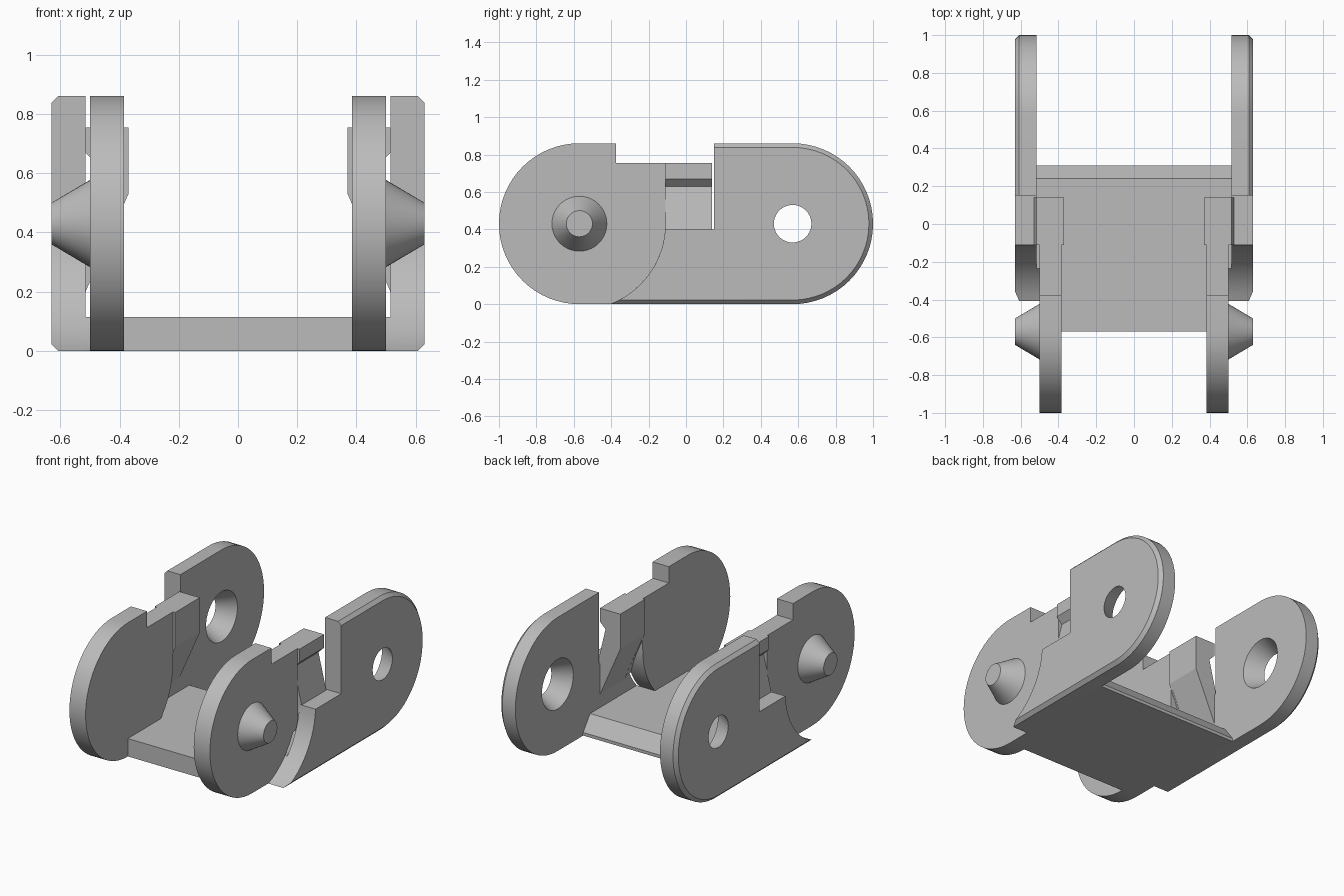
import bpy, bmesh, math
from mathutils import Matrix

cube = bpy.data.objects.get("Cube")
if cube:
    bpy.data.objects.remove(cube, do_unlink=True)

R = 0.43             # rounded end radius, also the axis height
PIN, EYE = -0.57, 0.57   # y of the pin and the eye
CUT = 0.46           # radius of the joint between inner and outer plates

grey = bpy.data.materials.new("plastic grey")
grey.use_nodes = True
colour = (0.5, 0.5, 0.5, 1)
grey.diffuse_color = colour
grey.node_tree.nodes["Principled BSDF"].inputs["Base Color"].default_value = colour


def finish(name, bm):
    bmesh.ops.recalc_face_normals(bm, faces=bm.faces)
    mesh = bpy.data.meshes.new(name)
    bm.to_mesh(mesh)
    bm.free()
    mesh.materials.append(grey)
    obj = bpy.data.objects.new(name, mesh)
    bpy.context.collection.objects.link(obj)
    return obj


def select(obj):
    bpy.ops.object.select_all(action='DESELECT')
    obj.select_set(True)
    bpy.context.view_layer.objects.active = obj


def smooth(obj):
    select(obj)
    bpy.ops.object.shade_smooth_by_angle(angle=math.radians(20))


def loft(name, rings):
    """Closed solid through rings of equal point count."""
    bm = bmesh.new()
    loops = [[bm.verts.new(p) for p in ring] for ring in rings]
    for a, b in zip(loops, loops[1:]):
        for i in range(len(a)):
            j = (i + 1) % len(a)
            bm.faces.new((a[i], a[j], b[j], b[i]))
    bm.faces.new(loops[0])
    bm.faces.new(loops[-1])
    return finish(name, bm)


def slab(name, outline, x0, x1):
    return loft(name, [[(x, y, z) for y, z in outline] for x in (x0, x1)])


def cone(name, side, y, x0, r0, x1, r1):
    bm = bmesh.new()
    bmesh.ops.create_cone(bm, cap_ends=True, segments=40, radius1=r0, radius2=r1, depth=x1 - x0)
    bmesh.ops.rotate(bm, verts=bm.verts, matrix=Matrix.Rotation(side * math.pi / 2, 3, 'Y'))
    bmesh.ops.translate(bm, verts=bm.verts, vec=(side * (x0 + x1) / 2, y, R))
    return finish(name, bm)


def arc(cy, r, a0, a1, n):
    steps = [a0 + (a1 - a0) * i / n for i in range(n + 1)]
    return [(cy + r * math.cos(a), R + r * math.sin(a)) for a in steps]


def joint_arc(z0, z1, n=12):
    """Curve of the joint from height z0 to z1."""
    return arc(PIN, CUT, math.asin((z0 - R) / CUT), math.asin((z1 - R) / CUT), n)


def inner_outline():
    return (arc(PIN, R, math.pi / 2, math.pi * 1.5, 32) + joint_arc(0, R)
            + [(PIN + CUT, 0.755), (-0.375, 0.755), (-0.375, 2 * R)])


def outer_outline(inset):
    return (arc(EYE, R - inset, -math.pi / 2, math.pi / 2, 32)
            + [(0.15, 2 * R - inset), (0.15, 0.4)] + joint_arc(0.4, inset))


# Floor: narrow front tongue and wide rear with a sloped back edge
slab("floor_front", [(PIN, 0)] + joint_arc(0, 0.115) + [(PIN, 0.115)], -0.385, 0.385)
slab("floor_rear", joint_arc(0, 0.115) + [(0.24, 0.115), (0.31, 0.02), (0.31, 0)], -0.515, 0.515)

for side, label in ((1, "left"), (-1, "right")):
    # Inner plate with its tapered pin
    smooth(slab(label + "_inner_plate", inner_outline(), side * 0.385, side * 0.5))
    smooth(cone(label + "_pin", side, PIN, 0.5, 0.147, 0.63, 0.07))

    # Outer plate, chamfered on its outside rim
    plate = loft(label + "_outer_plate",
                 [[(side * x, y, z) for y, z in outer_outline(inset)]
                  for x, inset in ((0.515, 0), (0.608, 0), (0.63, 0.022))])
    # Tapered eye, wider on the inside
    cutter = cone("eye_cutter", side, EYE, 0.495, 0.17, 0.65, 0.09)
    cutter.hide_render = True
    select(plate)
    mod = plate.modifiers.new("eye", 'BOOLEAN')
    mod.operation = 'DIFFERENCE'
    mod.solver = 'EXACT'
    mod.object = cutter
    bpy.ops.object.modifier_apply(modifier=mod.name)
    bpy.data.objects.remove(cutter, do_unlink=True)
    smooth(plate)

    # Leaning stop tab with an overhanging lip
    tab = [(0.37, 0.755), (0.515, 0.755), (0.515, 0.67), (0.475, 0.63),
           (0.53, 0.4), (0.53, 0.165), (0.37, 0.53)]
    loft(label + "_stop_tab", [[(side * x, y, z) for x, z in tab] for y in (PIN + CUT, 0.14)])
    # Web joining the tab to the inner plate
    web = [(0.386, 0.49), (0.499, 0.49), (0.499, 0.235)]
    loft(label + "_tab_web", [[(side * x, y, z) for x, z in web] for y in (-0.2, -0.1)])
